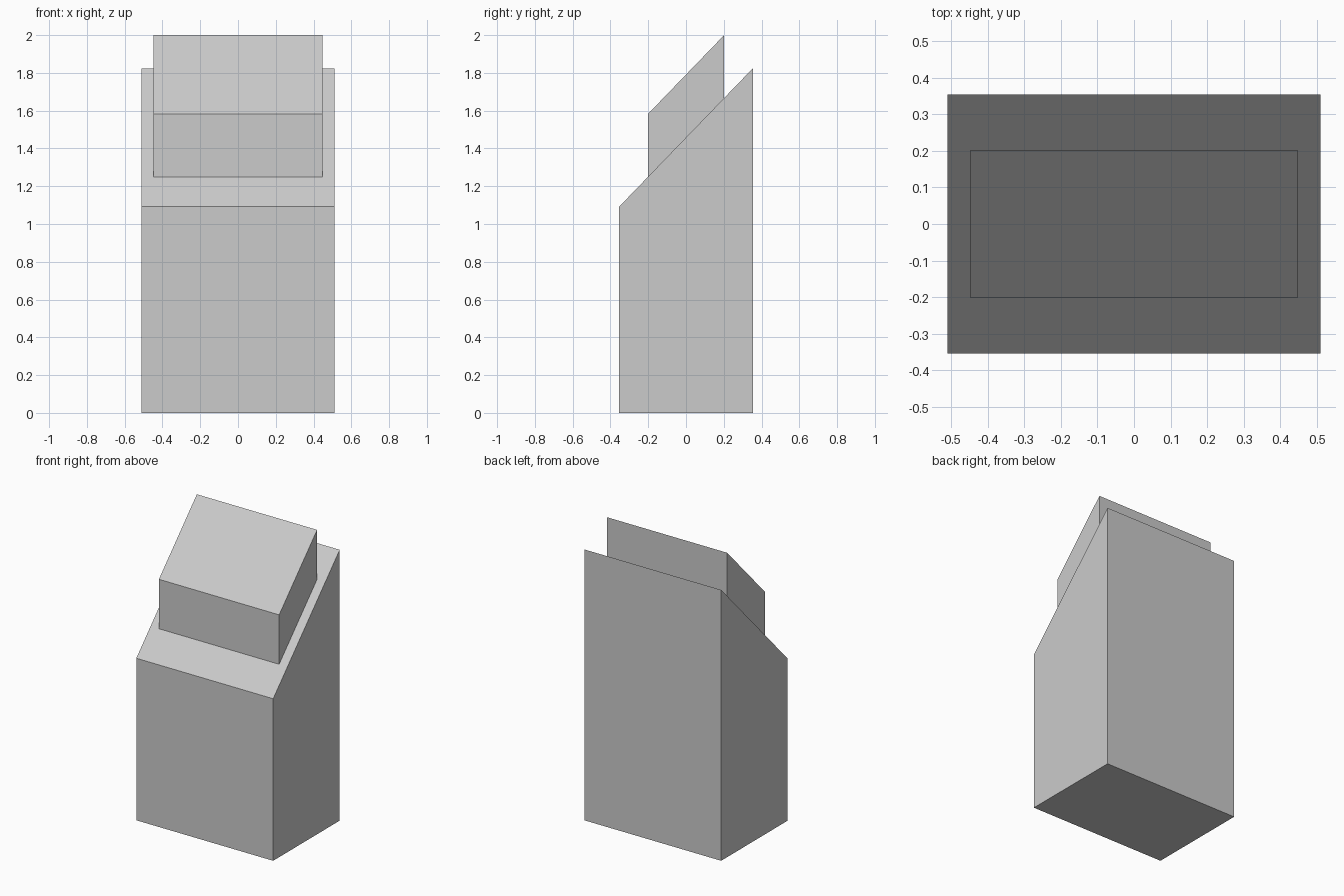
import bpy
import bmesh
from mathutils import Vector

if "Cube" in bpy.data.objects:
    bpy.data.objects.remove(bpy.data.objects["Cube"])

HALF_X, HALF_Y = 0.51, 0.354      # body footprint
CAP_X, CAP_Y = 0.448, 0.202       # raised block footprint
MID_Z, SLOPE = 1.458, 1.035       # slanted top: z = MID_Z + SLOPE * y
CAP_RISE = 0.333

bm = bmesh.new()

# Body: a box whose top follows the slope
bmesh.ops.create_cube(bm, size=2)
for v in bm.verts:
    top = v.co.z > 0
    v.co.x *= HALF_X
    v.co.y *= HALF_Y
    v.co.z = MID_Z + SLOPE * v.co.y if top else 0
bm.normal_update()
top_face = max(bm.faces, key=lambda f: f.calc_center_median().z)

# Slanted shoulder around the raised block
bmesh.ops.inset_individual(bm, faces=[top_face], thickness=0.05)
for v in top_face.verts:
    x = CAP_X if v.co.x > 0 else -CAP_X
    y = CAP_Y if v.co.y > 0 else -CAP_Y
    v.co = Vector((x, y, MID_Z + SLOPE * y))

# Raised block: straight walls with a top parallel to the slope
result = bmesh.ops.extrude_discrete_faces(bm, faces=[top_face])
for v in result["faces"][0].verts:
    v.co.z += CAP_RISE

bmesh.ops.recalc_face_normals(bm, faces=bm.faces)
mesh = bpy.data.meshes.new("slanted_pedestal")
bm.to_mesh(mesh)
bm.free()
obj = bpy.data.objects.new("slanted_pedestal", mesh)
bpy.context.collection.objects.link(obj)
